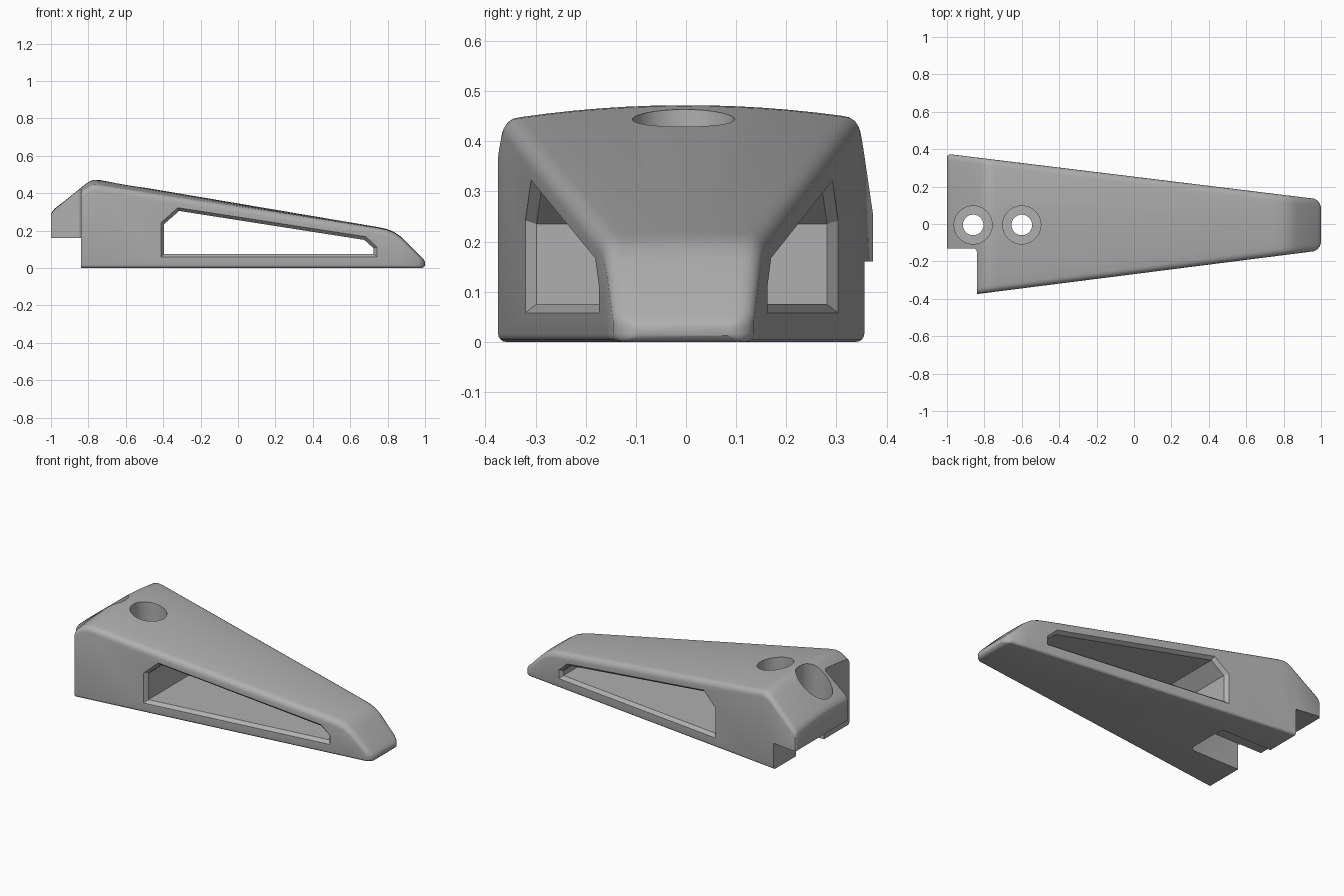
import bpy, bmesh, math
from mathutils import Vector

if "Cube" in bpy.data.objects:
    bpy.data.objects.remove(bpy.data.objects["Cube"], do_unlink=True)

grey = bpy.data.materials.new("plain_grey")
grey.use_nodes = True
colour = (0.43, 0.43, 0.43, 1)
grey.diffuse_color = colour
grey.node_tree.nodes["Principled BSDF"].inputs["Base Color"].default_value = colour


def to_object(name, bm):
    bmesh.ops.recalc_face_normals(bm, faces=bm.faces)
    mesh = bpy.data.meshes.new(name)
    bm.to_mesh(mesh)
    bm.free()
    mesh.materials.append(grey)
    obj = bpy.data.objects.new(name, mesh)
    bpy.context.collection.objects.link(obj)
    return obj


def loft(name, rings):
    """Closed solid through rings that all have the same point count."""
    bm = bmesh.new()
    loops = [[bm.verts.new(p) for p in ring] for ring in rings]
    n = len(loops[0])
    for a, b in zip(loops, loops[1:]):
        for i in range(n):
            j = (i + 1) % n
            bm.faces.new((a[i], a[j], b[j], b[i]))
    bm.faces.new(loops[0])
    bm.faces.new(loops[-1])
    return to_object(name, bm)


def box(name, low, high, radius):
    """Box with its vertical edges rounded."""
    bm = bmesh.new()
    bmesh.ops.create_cube(bm, size=1)
    low, high = Vector(low), Vector(high)
    for v in bm.verts:
        v.co = (low + high) / 2 + v.co * (high - low)
    if radius:
        upright = [e for e in bm.edges
                   if abs(e.verts[0].co.z - e.verts[1].co.z) > 0.01]
        bmesh.ops.bevel(bm, geom=upright, offset=radius, segments=4,
                        profile=0.5, affect='EDGES')
    return to_object(name, bm)


# Tapered plan: distance of each side wall from the centre line
def back_wall(x):
    return 0.253 - 0.122 * x


def front_wall(x):
    return -0.268 + 0.127 * x


# Cross-section with rounded corners and a crowned top
def section(x, top, inset=0.0, base=0.0):
    y0, y1 = front_wall(x) + inset, back_wall(x) - inset
    rt = min(0.035, (top - base) * 0.4)
    rb = min(0.016, (top - base) * 0.3)
    pts = []

    def crown(y):
        return top - 0.22 * y * y

    def arc(cy, cz, r, start):
        for i in range(5):
            a = math.radians(start + 22.5 * i)
            pts.append((x, cy + r * math.cos(a), cz + r * math.sin(a)))

    arc(y0 + rb, base + rb, rb, 180)
    arc(y1 - rb, base + rb, rb, 270)
    arc(y1 - rt, crown(y1 - rt) - rt, rt, 0)
    steps = 12
    for i in range(1, steps):
        y = (y1 - rt) + (y0 - y1 + 2 * rt) * i / steps
        pts.append((x, y, crown(y)))
    arc(y0 + rt, crown(y0 + rt) - rt, rt, 90)
    return pts


# Wedge body from the rear lip to the rounded nose: x, top, inset, base
stations = [
    (-1.0, 0.285, 0.014), (-0.994, 0.300, 0.005), (-0.98, 0.317),
    (-0.82, 0.447), (-0.795, 0.464), (-0.77, 0.472), (-0.74, 0.470),
    (0.74, 0.220), (0.79, 0.210), (0.83, 0.195), (0.87, 0.168),
    (0.965, 0.073), (0.983, 0.055, 0.010), (0.994, 0.043, 0.024, 0.005),
    (1.0, 0.032, 0.042, 0.013)]
body = loft("wedge_body", [section(*s) for s in stations])

# Rear steps and the underside notch
cutters = [
    box("rear_corner_cut", (-1.2, -0.6, -0.1), (-0.84, -0.13, 0.7), 0.02),
    box("under_lip_cut", (-1.2, -0.6, -0.1), (-0.84, 0.6, 0.16), 0),
    box("underside_notch_cut", (-1.2, -0.13, -0.1), (-0.5, 0.14, 0.16), 0.03)]

# Side window through the body with chamfered rims: x, z and flare direction
outline = [(-0.395, 0.075, -1, -1), (-0.395, 0.235, -1, 0.4),
           (-0.315, 0.305, -0.4, 1), (0.675, 0.15, 0.5, 1),
           (0.725, 0.105, 1, 0.4), (0.725, 0.075, 1, -1)]


def window_ring(wall, shift, flare):
    return [(x + dx * flare, wall(x + dx * flare) + shift, z + dz * flare)
            for x, z, dx, dz in outline]


cutters.append(loft("window_cut", [
    window_ring(front_wall, -0.02, 0.034), window_ring(front_wall, 0.02, 0),
    window_ring(back_wall, -0.02, 0), window_ring(back_wall, 0.02, 0.034)]))

# Two counterbored screw holes
for cx in (-0.86, -0.6):
    rings = []
    for r, z in ((0.055, 0.1), (0.055, 0.24), (0.102, 0.24), (0.102, 0.6)):
        rings.append([(cx + r * math.cos(math.tau * i / 40),
                       -0.005 + r * math.sin(math.tau * i / 40), z)
                      for i in range(40)])
    cutters.append(loft("screw_hole_cut", rings))

# Apply every cut, then remove the cutters
bpy.ops.object.select_all(action='DESELECT')
bpy.context.view_layer.objects.active = body
body.select_set(True)
for cutter in cutters:
    cutter.hide_render = True
    mod = body.modifiers.new(cutter.name, 'BOOLEAN')
    mod.operation = 'DIFFERENCE'
    mod.solver = 'EXACT'
    mod.object = cutter
    bpy.ops.object.modifier_apply(modifier=mod.name)
    bpy.data.objects.remove(cutter, do_unlink=True)

bpy.ops.object.shade_smooth_by_angle(angle=math.radians(30))
